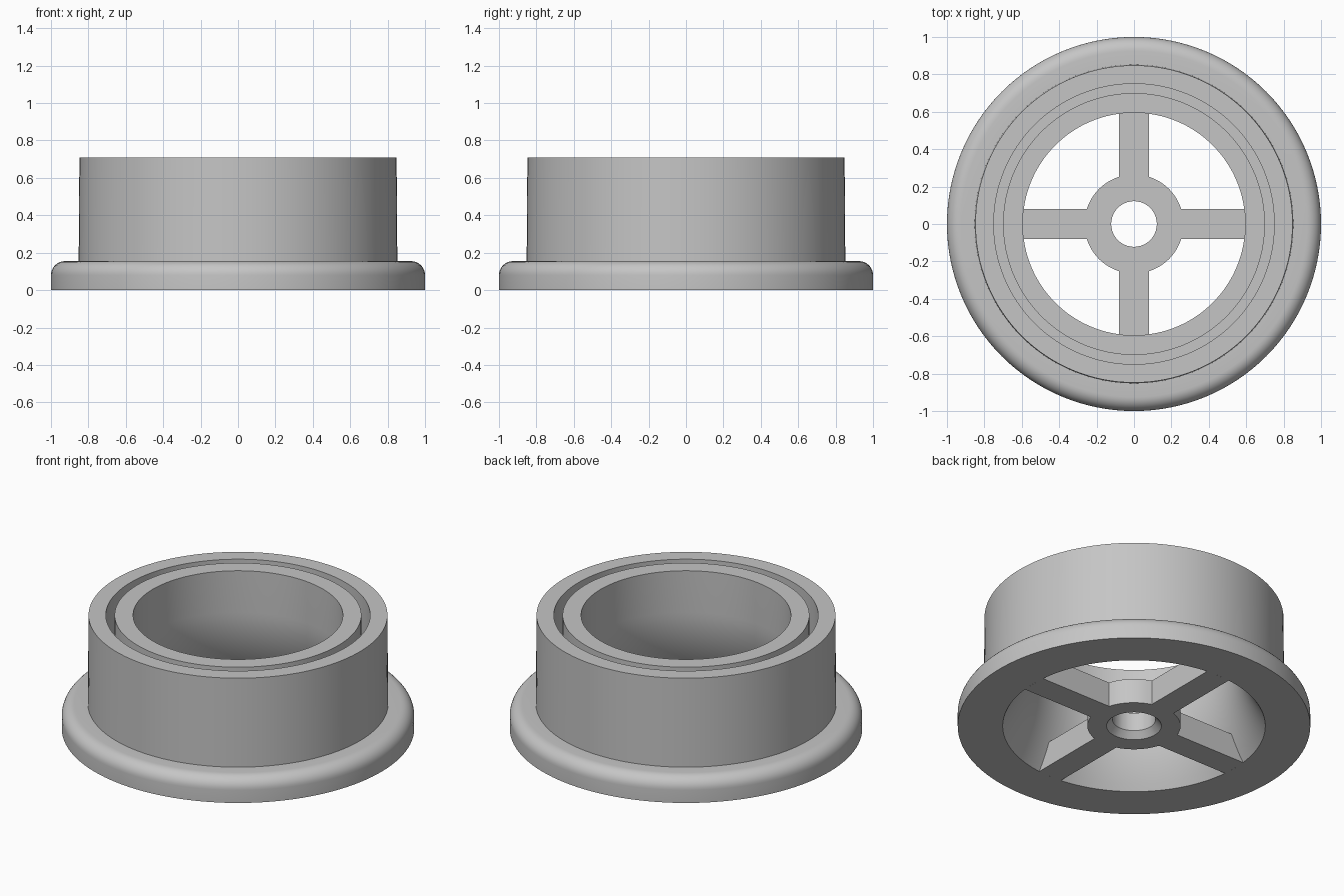
import bpy, bmesh
from math import sin, cos, asin, atan2, hypot, pi, radians

default = bpy.data.objects.get("Cube")
if default:
    bpy.data.objects.remove(default, do_unlink=True)

# One plain grey for the whole wheel
grey = bpy.data.materials.new("light_grey")
grey.use_nodes = True
colour = (0.56, 0.56, 0.56, 1)
grey.diffuse_color = colour
grey.node_tree.nodes["Principled BSDF"].inputs["Base Color"].default_value = colour


def bridge_rings(name, rings, smooth_angle):
    """Join closed rings of points, last back to first, into a solid."""
    bm = bmesh.new()
    loops = [[bm.verts.new(p) for p in ring] for ring in rings]
    n = len(loops[0])
    for a, b in zip(loops, loops[1:] + loops[:1]):
        for i in range(n):
            j = (i + 1) % n
            bm.faces.new((a[i], a[j], b[j], b[i]))
    bmesh.ops.recalc_face_normals(bm, faces=bm.faces)
    mesh = bpy.data.meshes.new(name)
    bm.to_mesh(mesh)
    bm.free()
    obj = bpy.data.objects.new(name, mesh)
    bpy.context.collection.objects.link(obj)
    mesh.materials.append(grey)
    bpy.ops.object.select_all(action="DESELECT")
    obj.select_set(True)
    bpy.context.view_layer.objects.active = obj
    bpy.ops.object.shade_smooth_by_angle(angle=radians(smooth_angle))
    return obj


def ring(radii, angles, z):
    return [(r * cos(a), r * sin(a), z) for r, a in zip(radii, angles)]


# Rim: flange with rounded shoulder, barrel, top groove, bore flaring downward
HEIGHT, FLANGE, FILLET = 0.71, 0.155, 0.075
BORE, MOUTH, FLARE_TOP = 0.595, 0.745, 0.45
profile = [(MOUTH, 0), (1, 0)]
for i in range(9):
    t = i / 8 * pi / 2
    profile.append((1 - FILLET + FILLET * cos(t), FLANGE - FILLET + FILLET * sin(t)))
profile += [(0.852, FLANGE), (0.848, HEIGHT), (0.75, HEIGHT), (0.75, 0.3),
            (0.70, 0.3), (0.70, HEIGHT), (BORE, HEIGHT)]
for i in range(12):
    s = i / 12
    profile.append((BORE + (MOUTH - BORE) * s * s, FLARE_TOP * (1 - s)))
STEPS = 128
around = [2 * pi * i / STEPS for i in range(STEPS)]
bridge_rings("wheel_rim", [ring([r] * STEPS, around, z) for r, z in profile], 30)

# Hub and four spokes: one cross-shaped plate with a chamfered axle hole
HUB, HALF_WIDTH, HOLE = 0.265, 0.08, 0.122
root = asin(HALF_WIDTH / HUB)


def cross_outline(reach):
    """Angles and radii of the cross, with spokes reaching the given length."""
    tip = atan2(HALF_WIDTH, reach)
    corner = hypot(HALF_WIDTH, reach)
    quarter = [(-tip, corner), (0, reach), (tip, corner)]
    for i in range(9):
        quarter.append((root + (pi / 2 - 2 * root) * i / 8, HUB))
    points = [(a + k * pi / 2, r) for k in range(4) for a, r in quarter]
    return [a for a, r in points], [r for a, r in points]


low_angles, low_radii = cross_outline(MOUTH - 0.001)
top_angles, top_radii = cross_outline(0.665)
count = len(low_angles)
bridge_rings("hub_and_spokes", [
    ring([HOLE] * count, low_angles, FLANGE),
    ring([HOLE] * count, low_angles, 0.04),
    ring([0.156] * count, low_angles, 0),
    ring(low_radii, low_angles, 0),
    ring(top_radii, top_angles, FLANGE),
], 25)
